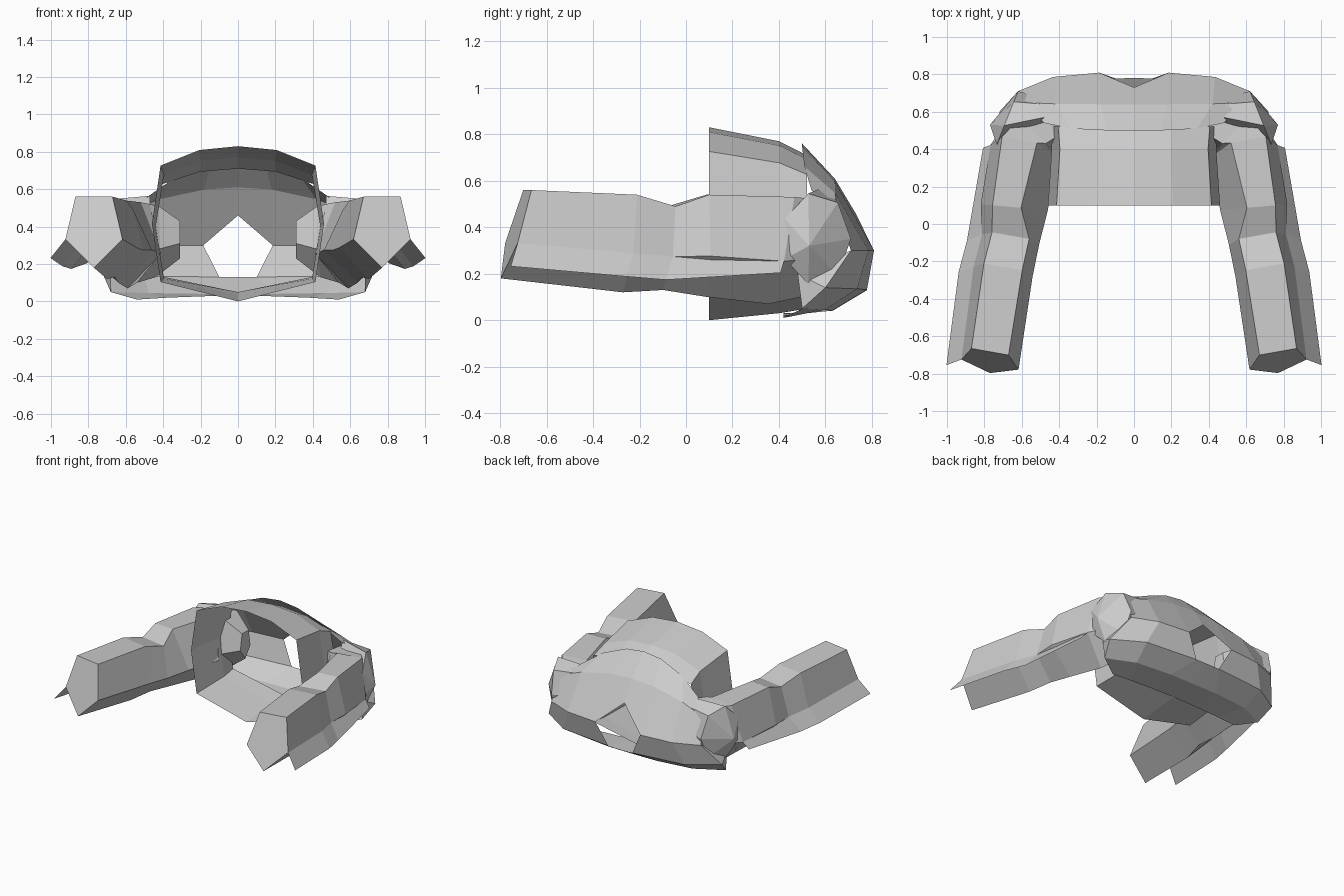
import bpy, bmesh
from math import sin, cos, pi, radians
from mathutils import Vector

cube = bpy.data.objects.get("Cube")
if cube:
    bpy.data.objects.remove(cube)

grey = bpy.data.materials.new("light_grey")
grey.use_nodes = True
colour = (0.6, 0.6, 0.6, 1)
grey.diffuse_color = colour
grey.node_tree.nodes["Principled BSDF"].inputs["Base Color"].default_value = colour


def loft(name, rings, closed=False, cap_start=False, cap_end=False):
    """Skin between cross-sections, mirrored across x."""
    bm = bmesh.new()
    rows = [[bm.verts.new(point) for point in ring] for ring in rings]
    count = len(rows[0])
    for near, far in zip(rows, rows[1:]):
        for i in range(count if closed else count - 1):
            j = (i + 1) % count
            bm.faces.new((near[i], near[j], far[j], far[i]))
    if cap_start:
        bm.faces.new(rows[0])
    if cap_end:
        bm.faces.new(rows[-1])
    bmesh.ops.remove_doubles(bm, verts=bm.verts, dist=0.001)
    bmesh.ops.recalc_face_normals(bm, faces=bm.faces)
    mesh = bpy.data.meshes.new(name)
    bm.to_mesh(mesh)
    bm.free()
    mesh.materials.append(grey)
    part = bpy.data.objects.new(name, mesh)
    bpy.context.collection.objects.link(part)
    mirror = part.modifiers.new("mirror", 'MIRROR')
    mirror.use_clip = True


def mix(start, end, amount):
    return start + (end - start) * amount


def chest_ring(width, y, bottom, top):
    """Half section of the chest, from top centre round to bottom centre."""
    outline = [(0, 1), (.45, .95), (.9, .75), (1, 0), (.9, -.75), (0, -1)]
    return [Vector((width * across, y, mix(bottom, top, (up + 1) / 2)))
            for across, up in outline]


def back_row(width, y_middle, y_side, z_middle, z_side):
    """Curved row of the back, from the centre out to one side."""
    return [Vector((width * t, mix(y_middle, y_side, t ** 4), mix(z_middle, z_side, t ** 2)))
            for t in (0, .3, .7, 1)]


def arm_ring(x, y, z, width, height, turn, slant=0, crown=.65):
    """Five-sided arm section, turned about the vertical; last corner is outermost."""
    outline = [(.65, 1), (-crown, 1), (-1, -.2), (0, -1), (1, -.2)]
    side = Vector((cos(radians(turn)), sin(radians(turn)), 0))
    rise = Vector((0, slant, 1))
    return [Vector((x, y, z)) + side * width * across + rise * height * up
            for across, up in outline]


def pad_ring(x, y, z, depth, height, lean, sides=7):
    """Upright ring of the shoulder pad, leaning inwards towards the back."""
    ring = []
    for i in range(sides):
        angle = 2 * pi * i / sides
        ring.append(Vector((x - lean * cos(angle), y + depth * cos(angle), z + height * sin(angle))))
    return ring


# Chest: open tube narrowing towards the back
loft("chest", [
    chest_ring(width=.46, y=.1, bottom=0, top=.83),
    chest_ring(width=.44, y=.4, bottom=.03, top=.77),
    chest_ring(width=.45, y=.52, bottom=.05, top=.71),
])

# Back: curved shell around an opening at the centre
collar = back_row(width=.48, y_middle=.5, y_side=.54, z_middle=.76, z_side=.56)
blade = back_row(width=.6, y_middle=.64, y_side=.65, z_middle=.61, z_side=.48)
waist = back_row(width=.62, y_middle=.81, y_side=.71, z_middle=.3, z_side=.3)
sill = back_row(width=.72, y_middle=.78, y_side=.6, z_middle=.13, z_side=.14)
hem = back_row(width=.68, y_middle=.63, y_side=.5, z_middle=.04, z_side=.05)
base = back_row(width=.54, y_middle=.42, y_side=.42, z_middle=.03, z_side=.01)
waist[0] = Vector((0, .73, .46))
sill[1].x = .1
loft("upper_back", [collar, blade, waist])
loft("lower_back", [waist[1:], sill[1:]])
loft("back_underside", [sill, hem, base])

# Side panel: closes the shell below the shoulder
tuck = Vector((.68, .48, .2))
loft("side_panel", [[row[-1] for row in (waist, sill, hem)], [tuck] * 3])

# Forearm: five-sided sleeve with a closed front end
wrist = arm_ring(x=.77, y=-.74, z=.37, width=.155, height=.19, turn=10, slant=.3)
middle = arm_ring(x=.7, y=-.25, z=.33, width=.16, height=.21, turn=10, slant=.1)
elbow = arm_ring(x=.66, y=-.08, z=.31, width=.155, height=.18, turn=10, slant=.1)
loft("forearm", [wrist, middle, elbow], closed=True, cap_start=True)

# Upper arm: bends inward at the shoulder and ends inside the chest
bicep = arm_ring(x=.64, y=.09, z=.32, width=.18, height=.22, turn=5, crown=.2)
armpit = arm_ring(x=.59, y=.4, z=.3, width=.18, height=.23, turn=10, slant=.2, crown=.4)
loft("upper_arm", [
    elbow, bicep, armpit,
    arm_ring(x=.54, y=.5, z=.31, width=.15, height=.21, turn=45),
    arm_ring(x=.44, y=.55, z=.32, width=.14, height=.19, turn=80),
    arm_ring(x=.31, y=.53, z=.33, width=.06, height=.1, turn=90),
], closed=True, cap_end=True)

# Shoulder: faceted pad wrapped over the bend
peak = Vector((.77, .53, .32))
loft("shoulder", [
    pad_ring(x=.47, y=.59, z=.36, depth=.08, height=.21, lean=0),
    pad_ring(x=.68, y=.56, z=.35, depth=.15, height=.2, lean=.06),
    [peak] * 7,
], closed=True)

# Flaps: thin plates hanging from the outer corner of the sleeve
drop = Vector((.08, -.03, -.1))
loft("forearm_flap", [[ring[-1], ring[-1] + drop] for ring in (wrist, middle, elbow)])
loft("upper_arm_flap", [
    [elbow[-1], elbow[-1] + drop],
    [armpit[-1], armpit[-1] + drop / 2],
])
